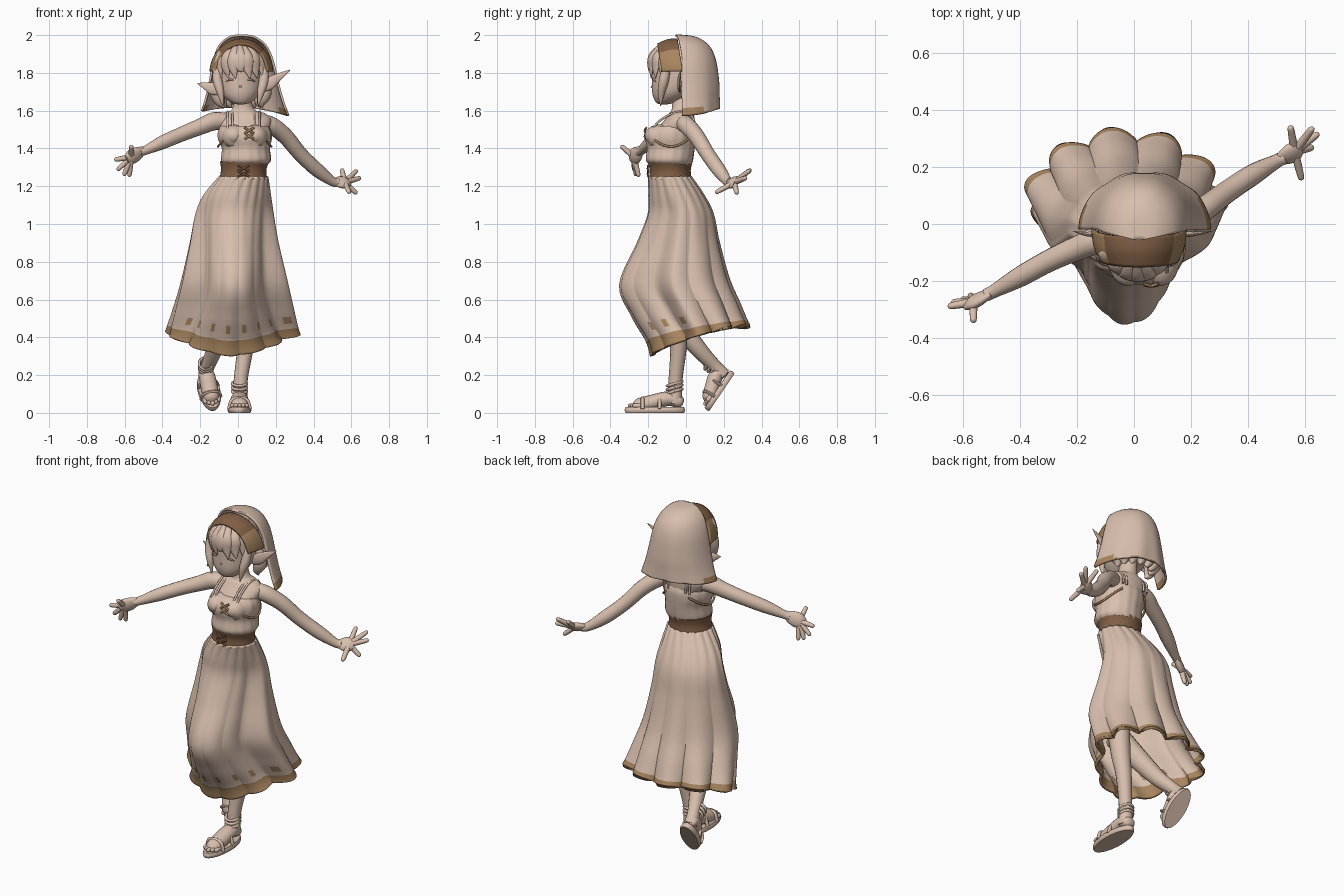
import bpy, bmesh
from math import sin, cos, pi
from mathutils import Vector, Matrix

if "Cube" in bpy.data.objects:
    bpy.data.objects.remove(bpy.data.objects["Cube"])


def material(name, r, g, b):
    m = bpy.data.materials.new(name)
    m.use_nodes = True
    m.diffuse_color = (r, g, b, 1)
    m.node_tree.nodes["Principled BSDF"].inputs["Base Color"].default_value = (r, g, b, 1)
    return m


CREAM = material("warm beige", 0.69, 0.52, 0.42)
TRIM = material("ochre trim", 0.39, 0.235, 0.115)
BROWN = material("leather brown", 0.22, 0.115, 0.06)


def smooth_keys(keys, steps):
    """Catmull-Rom interpolation of tuples."""
    rows, last = [], len(keys) - 1
    for i in range(last):
        a, b, c, d = keys[max(i - 1, 0)], keys[i], keys[i + 1], keys[min(i + 2, last)]
        for s in range(steps):
            t = s / steps
            rows.append([q + t / 2 * (r - p + t * (2 * p - 5 * q + 4 * r - w + t * (3 * (q - r) + w - p)))
                         for p, q, r, w in zip(a, b, c, d)])
    return rows + [list(keys[-1])]


def loft(name, rings, mat=CREAM, closed=True, caps=True, place=Matrix(), trim=None, thickness=0):
    """Skin a list of rings; trim(rows from the end, column) picks the ochre faces."""
    bm = bmesh.new()
    rows = [[bm.verts.new(place @ Vector(p)) for p in ring] for ring in rings]
    count = len(rows[0])
    for i in range(len(rows) - 1):
        for k in range(count if closed else count - 1):
            j = (k + 1) % count
            f = bm.faces.new((rows[i][k], rows[i][j], rows[i + 1][j], rows[i + 1][k]))
            f.material_index = int(bool(trim and trim(len(rows) - 2 - i, k)))
    if caps:
        bm.faces.new(rows[0])
        bm.faces.new(rows[-1])
    bmesh.ops.recalc_face_normals(bm, faces=bm.faces)
    mesh = bpy.data.meshes.new(name)
    bm.to_mesh(mesh)
    bm.free()
    mesh.materials.append(mat)
    mesh.materials.append(TRIM)
    mesh.shade_smooth()
    mesh.set_sharp_from_angle(angle=0.9)
    ob = bpy.data.objects.new(name, mesh)
    bpy.context.collection.objects.link(ob)
    if thickness:
        mod = ob.modifiers.new("cloth thickness", 'SOLIDIFY')
        mod.thickness, mod.offset = thickness, 0


def stack(name, keys, mat=CREAM, steps=4, ripple=0, place=Matrix()):
    """Horizontal ovals; each key is z, x min, x max, y min, y max."""
    rings = []
    for z, xa, xb, ya, yb in smooth_keys(keys, steps):
        ring = []
        for k in range(64):
            a = k * pi / 32
            m = 0.5 + ripple * sin(16 * a)
            ring.append(((xa + xb) / 2 + (xb - xa) * m * cos(a), (ya + yb) / 2 + (yb - ya) * m * sin(a), z))
        rings.append(ring)
    loft(name, rings, mat, place=place)


def tube(name, keys, mat=CREAM, flat=None, amount=1, steps=5, sides=16, place=Matrix()):
    """Round limb; each key is x, y, z, radius. It can be squashed along one axis."""
    rows = smooth_keys(keys, steps)
    pts = [Vector(r[:3]) for r in rows]
    rings, side = [], None
    for i, p in enumerate(pts):
        t = (pts[min(i + 1, len(pts) - 1)] - pts[max(i - 1, 0)]).normalized()
        side = t.orthogonal() if side is None else side - t * side.dot(t)
        side.normalize()
        up, ring = t.cross(side), []
        for k in range(sides):
            a = 2 * pi * k / sides
            o = (side * cos(a) + up * sin(a)) * max(rows[i][3], 0.001)
            if flat:
                axis = Vector(flat).normalized()
                o -= axis * o.dot(axis) * (1 - amount)
            ring.append(p + o)
        rings.append(ring)
    loft(name, rings, mat, place=place)


def band(name, z, rx, ry, r, tilt, place):
    keys = [(rx * cos(a), ry * sin(a), z + tilt * sin(a), r) for a in [k * pi / 8 for k in range(17)]]
    tube(name, keys, steps=3, sides=8, place=place)


# Skirt: leaning ovals, drawn in around the forward knee, with scalloped folds toward a tilted hem
skirt_keys = [(1.25, -.09, .15, -.19, .02), (1.15, -.175, .165, -.19, .09), (1.05, -.22, .18, -.195, .14),
              (.9, -.25, .205, -.255, .17), (.7, -.295, .25, -.345, .22), (.55, -.335, .28, -.28, .275),
              (.435, -.365, .3, -.205, .31), (.375, -.375, .31, -.18, .325)]
rows, rings = smooth_keys(skirt_keys, 6), []
for i, (z, xa, xb, ya, yb) in enumerate(rows):
    f, ring = i / (len(rows) - 1), []
    for k in range(198):
        a = 2 * pi * k / 198
        c, s = cos(a), sin(a)
        back = (1 + s) / 2
        m = 1 + f ** 1.7 * (0.07 + 0.15 * back) * (abs(cos(5.5 * a)) - 0.7) + (1 - f) ** 4 * 0.03 * sin(18 * a)
        p = min(1, max(0, -s) / 0.4)
        draw = 0.42 * min(1, 1.8 * f) * min(1, 2 - 1.6 * f) * p * p * (3 - 2 * p)
        x = (xa + xb) / 2 + (xb - xa) / 2 * c * m * (1 - draw)
        y = (ya + yb) / 2 + (yb - ya) / 2 * s * m
        ring.append((x, y, z + f ** 3 * (0.3 * (y - 0.07) + 0.035 * abs(c))))
    rings.append(ring)
loft("skirt", rings, caps=False, thickness=0.016,
     trim=lambda r, k: r < 6 or (r in (8, 9) and k > 105 and k % 12 < 3))

# Belt with crossed lacing
stack("belt", [(1.235, -.1, .155, -.197, .03), (1.285, -.09, .15, -.192, .025), (1.33, -.095, .165, -.203, .035)], BROWN)
for z in (1.25, 1.28):
    for d in (-1, 1):
        tube("belt_lace", [(.03 - d * .03, -.2, z, .005), (.03, -.203, z + .015, .005), (.03 + d * .03, -.2, z + .03, .005)], BROWN)

# Bodice, upper chest, neck
stack("bodice", [(1.315, -.08, .155, -.19, .03), (1.34, -.09, .175, -.212, .037), (1.4, -.085, .168, -.205, .045),
                 (1.45, -.105, .178, -.215, .05), (1.49, -.105, .175, -.208, .05), (1.52, -.09, .16, -.18, .04)], ripple=0.006)
stack("upper_chest", [(1.49, -.09, .16, -.165, .04), (1.55, -.115, .175, -.115, .045), (1.585, -.085, .145, -.09, .04),
                      (1.61, -.03, .085, -.075, .03), (1.7, -.025, .065, -.08, .03)])
for d in (-1, 1):
    mx = 0.035 + d * 0.058
    tube("bust", [(mx, -.1, 1.46, .06), (mx, -.15, 1.462, .064), (mx, -.195, 1.46, .045), (mx, -.215, 1.455, .012)])
    tube("armhole_trim", [(.035 + d * .141 * cos(a), -.08 + .138 * sin(a), 1.5 - .09 * cos(a) ** 2, .006)
                          for a in [k * .2 - 1 for k in range(11)]], TRIM, steps=2, sides=8)
    for x in (0.06, 0.085):
        x = 0.03 + d * x
        tube("shoulder_strap", [(x, -.185, 1.49, .006), (x, -.135, 1.55, .006), (x, -.04, 1.595, .006),
                                (x, .035, 1.565, .006), (x, .045, 1.5, .006)], sides=8)
    for z in (1.45, 1.48):
        tube("bodice_lace", [(.06 - d * .025, -.214, z, .006), (.06, -.218, z + .015, .006),
                             (.06 + d * .025, -.21, z + .03, .006)], TRIM, sides=8)

# Arms
tube("left_arm", [(.1, -.03, 1.54, .04), (.17, 0, 1.525, .046), (.25, .055, 1.465, .043), (.33, .115, 1.37, .039),
                  (.42, .175, 1.285, .037), (.5, .22, 1.225, .025), (.53, .235, 1.22, .024)])
tube("right_arm", [(-.03, -.04, 1.54, .04), (-.12, -.055, 1.545, .048), (-.2, -.085, 1.515, .043), (-.3, -.13, 1.475, .039),
                   (-.4, -.185, 1.432, .036), (-.49, -.235, 1.39, .024), (-.52, -.25, 1.38, .023)])


def hand(side, wrist, palm, normal, tips):
    w, p = Vector(wrist), Vector(palm)
    tube(side + "_palm", [(*w, .023), (*w.lerp(p, .5), .039), (*p, .042), (*p.lerp(w, -.4), .025)], flat=normal, amount=.5)
    for tip in tips:
        t = Vector(tip)
        root = p.lerp(t, 0.2)
        tube(side + "_finger", [(*root, .015), (*root.lerp(t, .5), .0135), (*root.lerp(t, .9), .011), (*t, .003)], sides=10)


hand("left", (.51, .225, 1.22), (.565, .255, 1.22), (.3, -.6, .7),
     [(.65, .32, 1.245), (.63, .34, 1.285), (.55, .345, 1.29), (.63, .27, 1.16), (.59, .155, 1.165)])
hand("right", (-.5, -.24, 1.39), (-.565, -.275, 1.355), (-.4, .8, .3),
     [(-.655, -.29, 1.34), (-.64, -.275, 1.285), (-.605, -.265, 1.255), (-.575, -.25, 1.25), (-.565, -.345, 1.415)])

# Legs
tube("left_leg", [(.07, -.06, .75, .07), (.055, -.05, .5, .055), (.04, -.04, .35, .044), (.015, -.055, .18, .037), (.01, -.06, .05, .04)])
tube("right_leg", [(-.05, -.2, .69, .07), (-.1, -.03, .46, .055), (-.125, .065, .34, .045), (-.158, .15, .25, .036), (-.17, .2, .2, .037)])


def sandal_foot(side, place):
    stack(side + "_sole", [(0, -.057, .057, -.26, .05), (.014, -.063, .063, -.265, .055), (.03, -.058, .058, -.26, .05)], place=place)
    tube(side + "_foot", [(0, .045, .05, .015), (0, .03, .055, .036), (0, -.03, .075, .045), (0, -.11, .058, .047),
                          (0, -.19, .038, .044), (0, -.22, .032, .02)], flat=(0, 0, 1), amount=.85, place=place)
    for k in range(5):
        x = (k - 2) * 0.019
        y = -0.235 + abs(k - 2) * 0.012
        tube(side + "_toe", [(x, y + .04, .037, .012), (x, y, .038, .012), (x, y - .012, .036, .004)], sides=10, place=place)
    for z in (0.115, 0.135, 0.155):
        band(side + "_ankle_strap", z, .038, .04, .008, .012, place)
    for y in (-0.08, -0.17):
        tube(side + "_instep_strap", [(-.056, y, .02, .01), (-.04, y, .068, .01), (0, y, .1 + y * .13, .01),
                                      (.04, y, .068, .01), (.056, y, .02, .01)], sides=8, place=place)


sandal_foot("left", Matrix.Translation((.008, -.06, 0)))
ya = Vector((-.2, .55, .81)).normalized()
xa = ya.cross(Vector((0, -.82, .57))).normalized()
rot = Matrix((xa, ya, xa.cross(ya))).transposed().to_4x4()
sandal_foot("right", Matrix.Translation((-.17, .235, .175)) @ rot @ Matrix.Diagonal((.95, .78, 1, 1)))

# Head, ears and face
stack("head", [(1.633, 0, .03, -.135, -.1), (1.645, -.04, .07, -.16, -.05), (1.69, -.088, .115, -.178, .03), (1.76, -.108, .135, -.18, .09),
               (1.83, -.11, .135, -.178, .1), (1.9, -.09, .115, -.15, .09), (1.95, -.05, .08, -.1, .05)])
tube("left_ear", [(.11, -.035, 1.71, .015), (.16, -.035, 1.74, .032), (.21, -.035, 1.775, .022), (.275, -.025, 1.815, .002)],
     flat=(0, 1, 0), amount=.35)
tube("right_ear", [(-.08, -.035, 1.7, .015), (-.13, -.035, 1.715, .032), (-.17, -.035, 1.73, .02), (-.215, -.025, 1.745, .002)],
     flat=(0, 1, 0), amount=.35)
tube("nose", [(.014, -.168, 1.735, .008), (.014, -.18, 1.727, .006), (.014, -.186, 1.723, .002)])
for d in (-1, 1):
    x = 0.014 + d * 0.05
    tube("eyelid", [(x - .025, -.162, 1.755, .003), (x, -.173, 1.766, .005), (x + .025, -.162, 1.755, .003)], sides=8)

# Hair: cap, fringe, side locks and nape curls
stack("hair_cap", [(1.85, -.115, .143, -.185, .08), (1.88, -.108, .137, -.18, .08), (1.92, -.085, .11, -.15, .07), (1.955, -.04, .07, -.1, .03)])
for k in range(7):
    u = (k - 3) / 3
    x = 0.014 + 0.115 * u
    y = -0.192 + 0.07 * u * u
    tip = 1.785 - 0.05 * abs(u) + 0.02 * (k % 2)
    tube("fringe_lock", [(x * .6, y + .05, 1.94, .014), (x * .95, y + .005, 1.88, .032), (x, y, 1.83, .028), (x + .012, y, tip, .002)],
         flat=(u, -1, 0), amount=.4)
for d in (-1, 1):
    x = 0.014 + d * 0.118
    tube("side_lock", [(x, -.1, 1.86, .02), (x + d * .005, -.115, 1.77, .026), (x - d * .01, -.13, 1.7, .02), (x - d * .025, -.135, 1.625, .002)])
for k in range(8):
    a = pi * k / 7
    x, y = cos(a), sin(a)
    tube("nape_curl", [(.015 + .1 * x, .01 + .09 * y, 1.78, .03), (.015 + .125 * x, .01 + .11 * y, 1.7, .038),
                       (.015 + .11 * x, .01 + .1 * y, 1.645, .026), (.03 + .1 * x, .01 + .1 * y, 1.615, .002)])

# Headscarf: a half dome hanging down the back, ochre at the two front corners, with a broad band in front
scarf_keys = [(1.998, .02, -.029), (1.987, .07, .07), (1.945, .122, .14), (1.87, .155, .178),
              (1.75, .182, .197), (1.67, .205, .2), (1.615, .228, .202)]
rows, rings = smooth_keys(scarf_keys, 5), []
for i, (z, rx, ry) in enumerate(rows):
    f = i / (len(rows) - 1)
    front = -0.055 + 0.035 * min(1, 2 * f)
    rings.append([(.018 + .02 * f + rx * cos(a), front + (ry - .025 - front) * sin(a) * (1 + .02 * f * f * cos(10 * a)),
                   z - .03 * f ** 3 * cos(a) ** 2 - .012 * f ** 3 * cos(a)) for a in [k * pi / 48 for k in range(49)]])
loft("headscarf", rings, closed=False, caps=False, thickness=.012,
     trim=lambda r, k: r < 3 and (k < 9 or k > 40) or (r < 1 and k % 8 < 3))
rings = [[(.018 + rx * cos(a), y - drop * sin(a), 1.8 + rz * sin(a)) for a in [k * pi / 40 + .04 for k in range(40)]]
         for y, rx, rz, drop in smooth_keys([(-.015, .163, .175, .03), (-.075, .155, .173, .02), (-.125, .135, .15, .025)], 4)]
loft("scarf_band", rings, BROWN, closed=False, caps=False, thickness=.012, trim=lambda r, k: k < 9 or k > 29)
